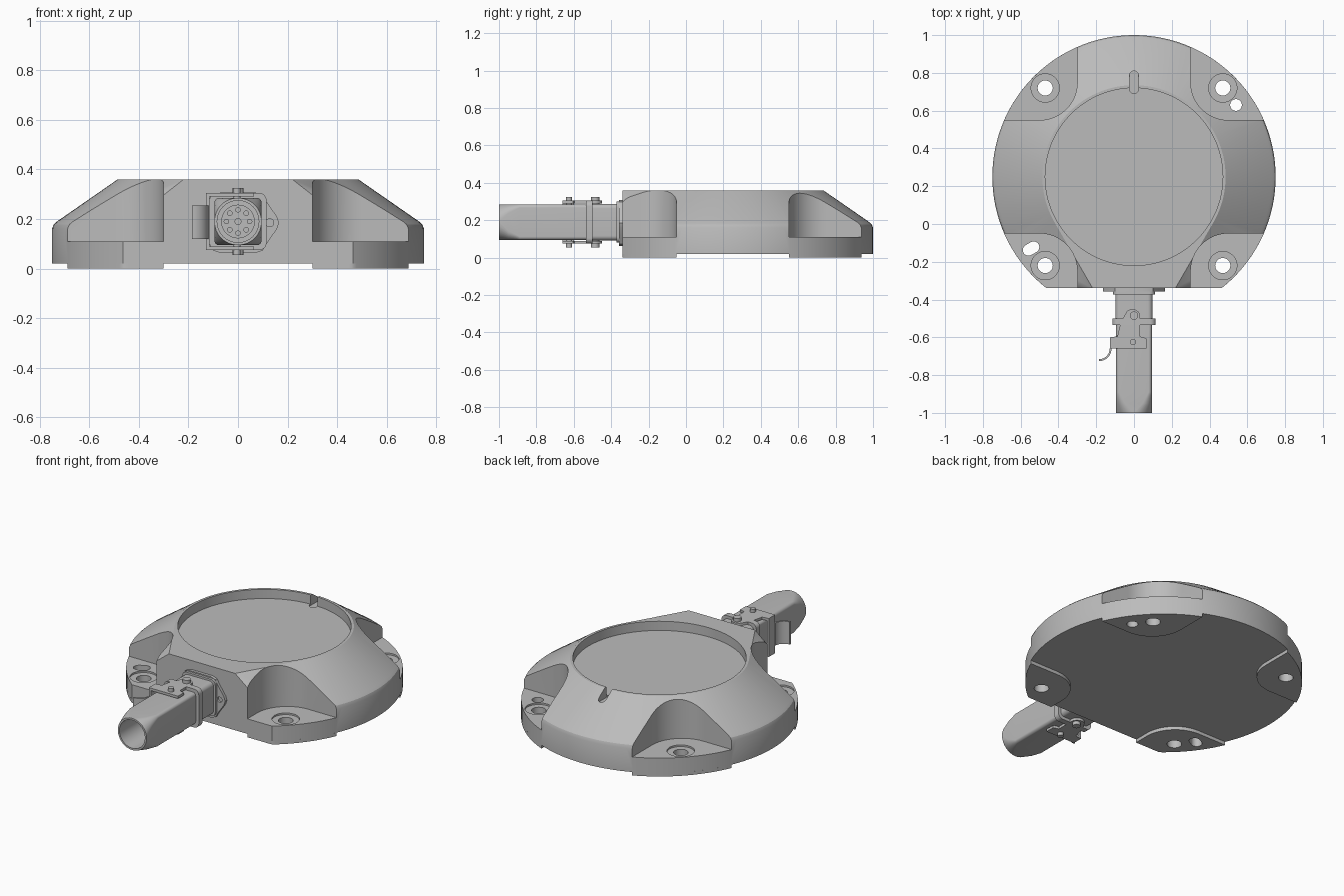
import bpy, bmesh
from math import sin, cos, pi, radians, sqrt

if "Cube" in bpy.data.objects:
    bpy.data.objects.remove(bpy.data.objects["Cube"])

grey = bpy.data.materials.new("plain grey")
grey.use_nodes = True
grey.diffuse_color = (0.5, 0.5, 0.5, 1)
grey.node_tree.nodes["Principled BSDF"].inputs["Base Color"].default_value = grey.diffuse_color

CY = 0.25       # centre of the round body
RADIUS = 0.75
FRONT = 0.59    # distance from centre to the flat front
PLUG_Z = 0.19   # connector axis height


def finish(name, bm):
    bmesh.ops.remove_doubles(bm, verts=bm.verts, dist=1e-5)
    bmesh.ops.recalc_face_normals(bm, faces=bm.faces)
    mesh = bpy.data.meshes.new(name)
    bm.to_mesh(mesh)
    bm.free()
    mesh.materials.append(grey)
    ob = bpy.data.objects.new(name, mesh)
    bpy.context.collection.objects.link(ob)
    return ob


def prism(name, outlines, lo, hi, axis="z"):
    """Extrude one or more outlines along z, or along y for (x, z) outlines."""
    bm = bmesh.new()
    for pts in outlines:
        rings = []
        for h in (lo, hi):
            rings.append([bm.verts.new((u, v, h) if axis == "z" else (u, h, v)) for u, v in pts])
            bm.faces.new(rings[-1])
        n = len(pts)
        for i in range(n):
            j = (i + 1) % n
            bm.faces.new((rings[0][i], rings[0][j], rings[1][j], rings[1][i]))
    return finish(name, bm)


def arc(cx, cy, r, a0, a1, n):
    return [(cx + r * cos(radians(a0 + (a1 - a0) * i / n)),
             cy + r * sin(radians(a0 + (a1 - a0) * i / n))) for i in range(n + 1)]


def circle(cx, cy, r, n=32):
    return arc(cx, cy, r, 0, 360, n)[:-1]


def capsule(cx, cy, r, half, angle):
    dx, dy = half * cos(radians(angle)), half * sin(radians(angle))
    return (arc(cx + dx, cy + dy, r, angle - 90, angle + 90, 12)
            + arc(cx - dx, cy - dy, r, angle + 90, angle + 270, 12))


def cut(target, cutter):
    mod = target.modifiers.new("cut", "BOOLEAN")
    mod.operation, mod.solver, mod.object = "DIFFERENCE", "EXACT", cutter
    dg = bpy.context.evaluated_depsgraph_get()
    mesh = bpy.data.meshes.new_from_object(target.evaluated_get(dg))
    target.modifiers.clear()
    target.data = mesh


def loft(name, sections, steps=8):
    """Rounded square sections (y, half width, corner radius) along the plug axis."""
    bm = bmesh.new()
    rings = []
    for y, half, r in sections:
        pts = []
        for k, (sx, sz) in enumerate(((1, 1), (-1, 1), (-1, -1), (1, -1))):
            c = half - r
            pts += arc(sx * c, PLUG_Z + sz * c, r, 90 * k, 90 * k + 90, steps)
        rings.append([bm.verts.new((x, y, z)) for x, z in pts])
    for a, b in zip(rings, rings[1:]):
        for i in range(len(a)):
            j = (i + 1) % len(a)
            bm.faces.new((a[i], a[j], b[j], b[i]))
    bm.faces.new(rings[0])
    bm.faces.new(rings[-1])
    return finish(name, bm)


# Round housing: hull of a bevelled cone frustum with a flat front
bm = bmesh.new()
for r, z in ((RADIUS, 0.02), (RADIUS, 0.16), (0.743, 0.178), (0.73, 0.19)):
    edge = sqrt(r * r - FRONT * FRONT)
    pts = [p for p in circle(0, 0, r, 120) if p[1] > -FRONT] + [(edge, -FRONT), (-edge, -FRONT)]
    for x, y in pts:
        bm.verts.new((x, y + CY, z))
for x, y in arc(0, CY, 0.485, -30, 210, 80) + [(0.219, CY - FRONT), (-0.219, CY - FRONT)]:
    bm.verts.new((x, y, 0.36))
bmesh.ops.convex_hull(bm, input=bm.verts)
bmesh.ops.dissolve_limit(bm, angle_limit=radians(0.3), verts=bm.verts, edges=bm.edges)
housing = finish("housing", bm)

# Four corner pockets and the matching feet beneath them
corner = arc(0.5, 0.5, 0.2, 180, 270, 16)
rim = [p for p in arc(0, 0, RADIUS, 23.58, 66.42, 40)]
pockets, feet_outlines = [], []
for sx in (1, -1):
    for sy in (1, -1):
        limit = FRONT if sy < 0 else 2
        pockets.append([(sx * x, CY + sy * y) for x, y in corner + [(2, 0.3), (2, 2), (0.3, 2)]])
        feet_outlines.append([(sx * x, CY + sy * min(y, limit)) for x, y in corner + rim])
feet = prism("feet", feet_outlines, 0, 0.02)

# Mounting holes, locating hole and slot
spots = [(sx * 0.47, CY + sy * 0.47) for sx in (1, -1) for sy in (1, -1)]
holes = [circle(x, y, 0.04) for x, y in spots]
holes += [circle(0.54, 0.63, 0.031), capsule(-0.545, -0.13, 0.03, 0.016, 30)]
hole_cutter = prism("hole_cutter", holes, -0.1, 0.25)
cutters = [
    prism("pocket_cutter", pockets, 0.11, 1),
    hole_cutter,
    prism("counterbore_cutter", [circle(x, y, 0.075) for x, y in spots], 0.1, 0.25),
    prism("recess_cutter", [circle(0, CY, 0.47, 120)], 0.305, 0.5),
    prism("notch_cutter", [capsule(0, 0.75, 0.023, 0.037, 90)], 0.297, 0.5),
]
for c in cutters:
    cut(housing, c)
cut(feet, hole_cutter)

# Connector flange with two screw ears
quarter = [(0.165, 0), (0.157, 0.025), (0.115, 0.085), (0.1, 0.112), (0.07, 0.122)]
half = quarter + [(-x, z) for x, z in reversed(quarter)]
outline = half + [(x, -z) for x, z in reversed(half[1:-1])]
flange = prism("connector_flange", [[(x, PLUG_Z - 0.005 + z) for x, z in outline]],
               -0.357, -0.34, "y")
ears = prism("ear_cutter", [circle(s * 0.128, PLUG_Z - 0.005, 0.016) for s in (1, -1)],
             -0.4, -0.345, "y")
cut(flange, ears)
cutters.append(ears)

# Receptacle, collar and hollow plug with a round mouth
loft("connector_body", [
    (-0.35, 0.11, 0.03), (-0.372, 0.11, 0.03), (-0.372, 0.098, 0.025),
    (-0.5, 0.098, 0.025), (-0.5, 0.115, 0.03), (-0.535, 0.115, 0.03),
    (-0.535, 0.095, 0.018), (-0.89, 0.095, 0.018), (-0.95, 0.095, 0.048),
    (-1.0, 0.095, 0.094), (-1.0, 0.084, 0.083), (-0.66, 0.084, 0.083)])

# Contact insert and pins inside the plug
prism("contact_insert", [circle(0, PLUG_Z, 0.068)], -0.71, -0.655, "y")
pins = [circle(0.047 * cos(k * pi / 4), PLUG_Z + 0.047 * sin(k * pi / 4), 0.011, 16)
        for k in range(8)] + [circle(0, PLUG_Z, 0.014, 16)]
prism("contact_pins", pins, -0.75, -0.71, "y")

# Latch: hooked plates above and below, pivots, side strap and finger tab
hook = ([(-0.128, -0.66), (0.065, -0.66), (0.065, -0.605), (0.032, -0.595)]
        + arc(-0.008, -0.49, 0.04, 0, 140, 10)
        + [(-0.07, -0.52), (-0.088, -0.595), (-0.128, -0.6)])
for side, s in (("upper", 1), ("lower", -1)):
    def span(a, b):
        return sorted((PLUG_Z + s * a, PLUG_Z + s * b))
    prism(side + "_latch_plate", [hook], *span(0.1, 0.115))
    prism(side + "_latch_pivots", [circle(0, -0.485, 0.022), circle(-0.005, -0.625, 0.016)],
          *span(0.09, 0.135))
prism("latch_strap", [[(-0.128, -0.66), (-0.115, -0.66), (-0.115, -0.6), (-0.128, -0.6)]],
      PLUG_Z - 0.115, PLUG_Z + 0.115)
tab = arc(-0.185, -0.66, 0.066, -90, 0, 14) + arc(-0.185, -0.66, 0.056, 0, -90, 14)
prism("latch_finger_tab", [tab], 0.12, 0.255)

# Remove cutters, then smooth the curved surfaces
for c in cutters:
    bpy.data.objects.remove(c)
for ob in list(bpy.context.scene.objects):
    if ob.type == "MESH" and grey.name in ob.data.materials:
        bpy.ops.object.select_all(action="DESELECT")
        ob.select_set(True)
        bpy.context.view_layer.objects.active = ob
        bpy.ops.object.shade_smooth_by_angle(angle=radians(25))
